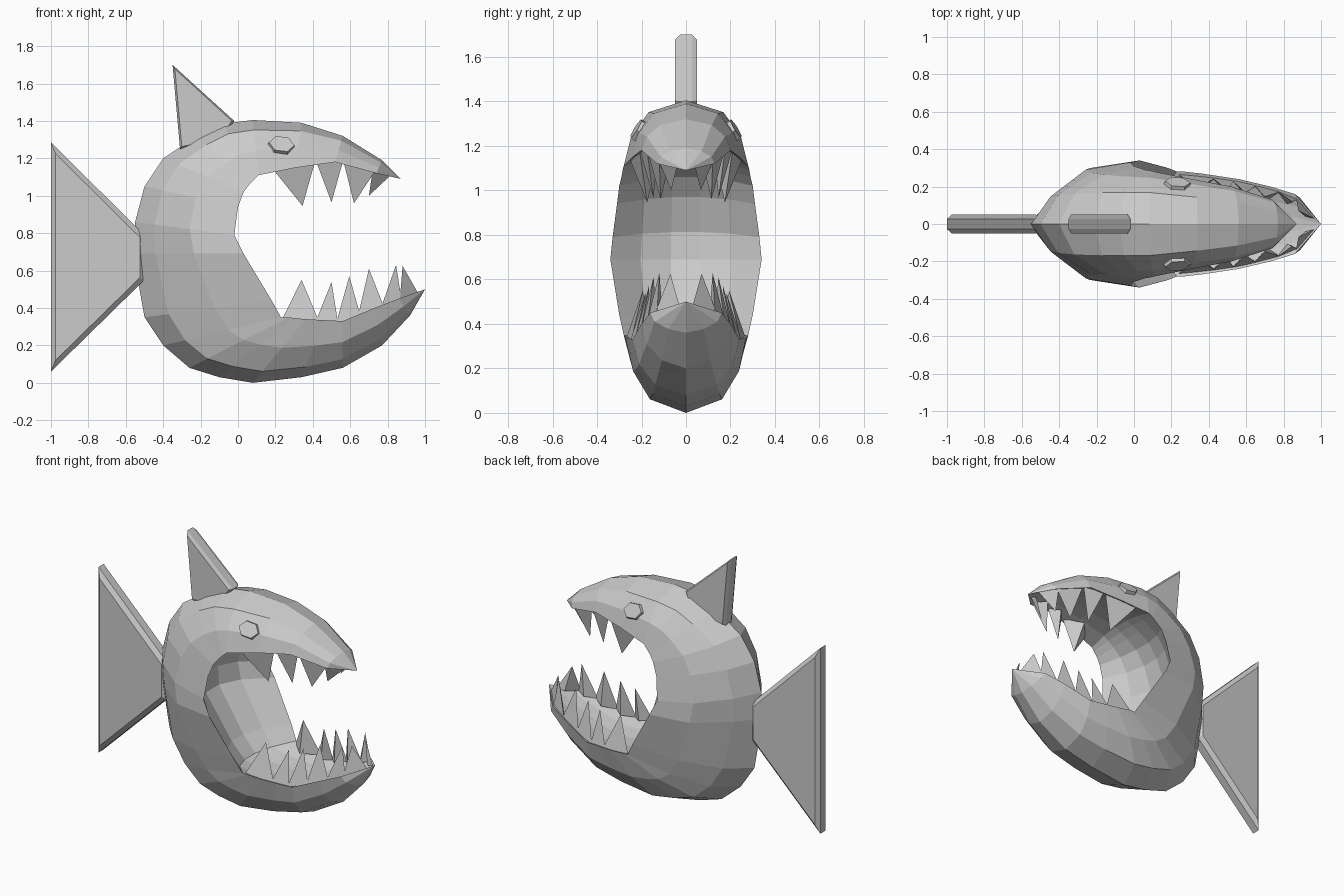
import bpy, bmesh
from mathutils import Vector, Matrix

if "Cube" in bpy.data.objects:
    bpy.data.objects.remove(bpy.data.objects["Cube"])


def finish(bm, name):
    bmesh.ops.remove_doubles(bm, verts=bm.verts, dist=0.0005)
    bmesh.ops.recalc_face_normals(bm, faces=bm.faces)
    me = bpy.data.meshes.new(name)
    bm.to_mesh(me)
    bm.free()
    ob = bpy.data.objects.new(name, me)
    bpy.context.collection.objects.link(ob)
    return ob


def loft(bm, rings):
    rows = [[bm.verts.new(p) for p in r] for r in rings]
    n = len(rows[0])
    for a, b in zip(rows, rows[1:]):
        for i in range(n):
            j = (i + 1) % n
            bm.faces.new((a[i], a[j], b[j], b[i]))
    return rows


# Body: C-shaped loft from snout round the back to the chin
# each station: ridge x z, lip x z, half width at the lip
stations = [
    (.87, 1.09, .87, 1.09, 0),
    (.77, 1.19, .74, 1.12, .13),
    (.56, 1.32, .52, 1.18, .20),
    (.34, 1.39, .31, 1.15, .24),
    (.08, 1.405, .11, 1.11, .28),
    (-.08, 1.385, .09, 1.09, .285),
    (-.22, 1.32, .06, 1.06, .29),
    (-.40, 1.20, .03, 1.02, .30),
    (-.50, 1.05, 0, .94, .31),
    (-.55, .86, -.02, .79, .33),
    (-.56, .69, .03, .69, .34),
    (-.50, .35, .18, .44, .30),
    (-.40, .20, .23, .35, .28),
    (-.26, .08, .27, .35, .28),
    (-.10, .03, .31, .345, .275),
    (.08, 0, .36, .34, .27),
    (.34, .03, .46, .335, .255),
    (.56, .08, .56, .33, .24),
    (.77, .20, .73, .40, .20),
    (.92, .36, .86, .45, .16),
    (1, .50, 1, .50, 0),
]
rings = []
for ox, oz, lx, lz, w in stations:
    o, l = Vector((ox, 0, oz)), Vector((lx, 0, lz))
    away = min(1, abs(oz - .7) / .7)          # 0 at the back, 1 at crown and belly
    full, depth = .4 + .2 * away, .37 - .2 * away
    section = [(.2 - .02 * away, full), (.55, .88), (1, 1),
               (1 - depth * .7, .6), (1 - depth, .2)]
    side = [o.lerp(l, t) + Vector((0, w * k, 0)) for t, k in section]
    rings.append([o] + side + [Vector((p.x, -p.y, p.z)) for p in reversed(side)])
bm = bmesh.new()
loft(bm, rings)
bmesh.ops.dissolve_degenerate(bm, dist=0.0005, edges=bm.edges)
finish(bm, "body")


# Fins: thin slabs with chamfered rims
def fin(name, outline, inset):
    c = sum((Vector(p) for p in outline), Vector((0, 0))) / len(outline)
    layers = []
    for y, k in ((-.05, 1 - inset), (-.027, 1), (.027, 1), (.05, 1 - inset)):
        pts = [c.lerp(Vector(p), k) for p in outline]
        layers.append([(p.x, y, p.y) for p in pts])
    bm = bmesh.new()
    rows = loft(bm, layers)
    bm.faces.new(rows[0])
    bm.faces.new(rows[-1])
    finish(bm, name)


fin("tail_fin", [(-1, 1.285), (-1, .06), (-.5, .55), (-.5, .79)], .1)
fin("dorsal_fin", [(-.35, 1.7), (-.02, 1.4), (-.08, 1.3), (-.31, 1.25)], .08)


# Teeth: four-sided spikes whose bases run along the lip line
def lip_at(x, lip):
    for (xa, za, wa), (xb, zb, wb) in zip(lip, lip[1:]):
        if xa <= x <= xb:
            t = (x - xa) / (xb - xa)
            return Vector((x, wa + t * (wb - wa), za + t * (zb - za)))


def teeth(name, lip, sink, spikes):
    bm = bmesh.new()
    for x, r, tx, tz in spikes:
        a, b = lip_at(x - r, lip), lip_at(x + r, lip)
        mid, out = (a + b) / 2, Vector((0, r, 0))
        inner = Vector((0, -.012, sink))
        corners = [a + inner, mid - out + inner * .5, b + inner, mid + inner]
        for s in (-1, 1):
            base = [bm.verts.new((p.x, s * max(p.y, .01), p.z)) for p in corners]
            tip = bm.verts.new((tx, s * max(mid.y * .72, .03), tz))
            bm.faces.new(base)
            for i in range(4):
                bm.faces.new((base[i], base[(i + 1) % 4], tip))
    finish(bm, name)


teeth("upper_teeth", sorted(p[2:] for p in stations[:5]), .012, [
    (.30, .11, .345, .945), (.49, .07, .5, .965),
    (.65, .085, .62, .96), (.77, .05, .7, 1.0)])
teeth("lower_teeth", sorted(p[2:] for p in stations[12:]), -.012, [
    (.335, .1, .34, .55), (.475, .06, .5, .54), (.59, .065, .595, .57),
    (.71, .07, .7, .61), (.82, .055, .845, .63), (.915, .05, .88, .625)])

# Eyes: bevelled hexagonal discs lying on the sloped cheeks
bm = bmesh.new()
for s in (-1, 1):
    n = Vector((.12, s * .84, .52)).normalized()
    u = Vector((1, 0, -.08))
    u = (u - n * n.dot(u)).normalized()
    m = Matrix((u, n.cross(u), n)).transposed().to_4x4()
    m.translation = Vector((.23, s * .2, 1.262))
    disc = bmesh.ops.create_cone(bm, cap_ends=True, segments=6, radius1=.084, radius2=.068,
                                 depth=.06, matrix=Matrix.Rotation(1.5708, 4, 'Z'))
    bmesh.ops.scale(bm, vec=(1, .75, 1), verts=disc["verts"])
    bmesh.ops.transform(bm, matrix=m, verts=disc["verts"])
finish(bm, "eyes")
